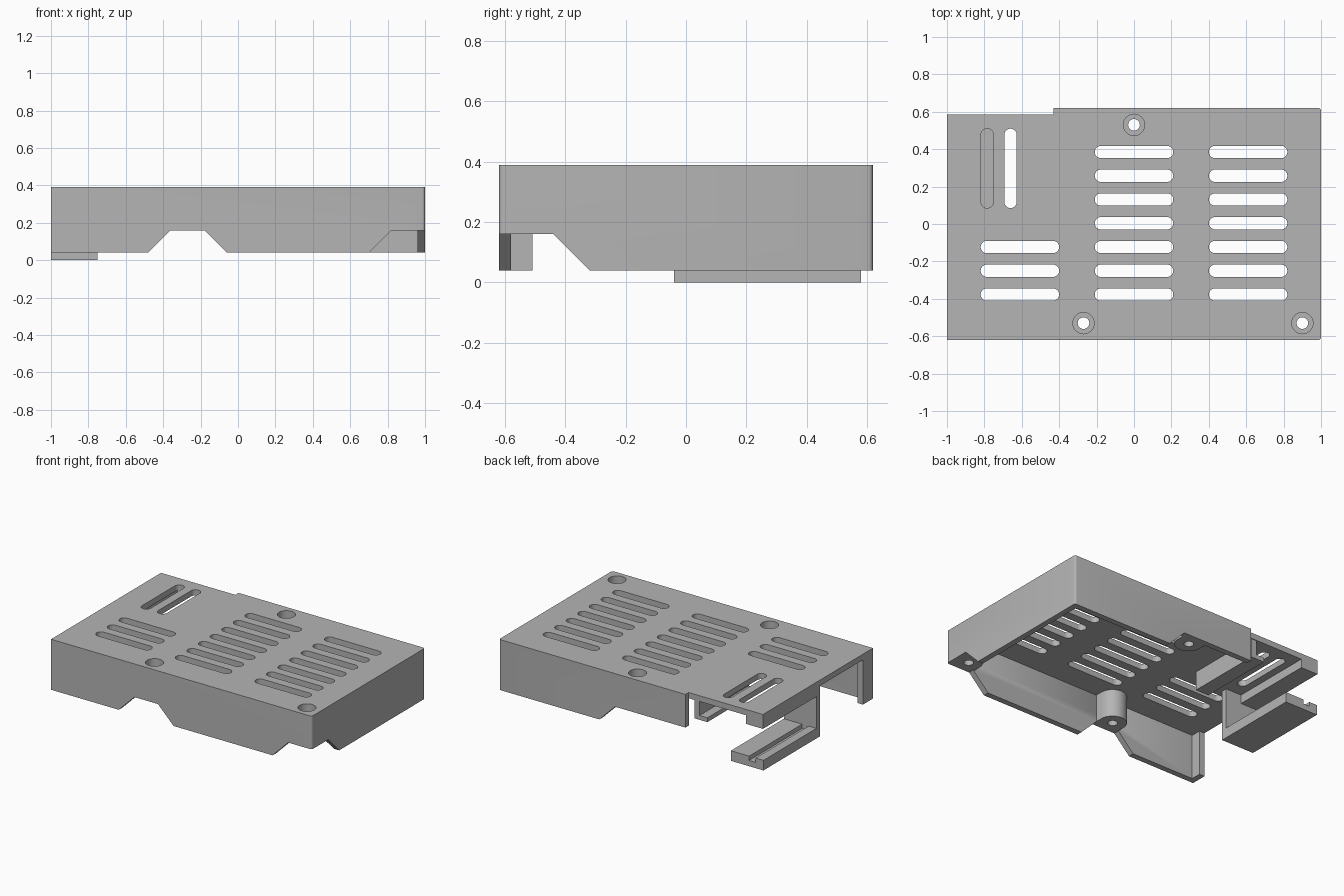
import bpy, bmesh, math

cube = bpy.data.objects.get("Cube")
if cube:
    bpy.data.objects.remove(cube, do_unlink=True)

grey = bpy.data.materials.new("plain_grey")
grey.use_nodes = True
COLOUR = (0.46, 0.46, 0.46, 1)
grey.diffuse_color = COLOUR
grey.node_tree.nodes["Principled BSDF"].inputs["Base Color"].default_value = COLOUR

ROOF, TOP, RIM, NOTCH = 0.35, 0.39, 0.04, 0.16


def prism(name, outline, lo, hi, axis="z"):
    """Extrude a 2D outline from lo to hi along an axis."""
    place = {"x": lambda a, b, t: (t, a, b),
             "y": lambda a, b, t: (a, t, b),
             "z": lambda a, b, t: (a, b, t)}[axis]
    bm = bmesh.new()
    low = [bm.verts.new(place(a, b, lo)) for a, b in outline]
    high = [bm.verts.new(place(a, b, hi)) for a, b in outline]
    bm.faces.new(low)
    bm.faces.new(high)
    n = len(outline)
    for i in range(n):
        j = (i + 1) % n
        bm.faces.new((low[i], low[j], high[j], high[i]))
    bmesh.ops.recalc_face_normals(bm, faces=bm.faces)
    mesh = bpy.data.meshes.new(name)
    bm.to_mesh(mesh)
    bm.free()
    mesh.materials.append(grey)
    obj = bpy.data.objects.new(name, mesh)
    bpy.context.collection.objects.link(obj)
    return obj


def rect(x0, x1, y0, y1):
    return [(x0, y0), (x1, y0), (x1, y1), (x0, y1)]


def arc(cx, cy, r, start, end, steps=12):
    angles = [math.radians(start + (end - start) * i / steps) for i in range(steps + 1)]
    return [(cx + r * math.cos(a), cy + r * math.sin(a)) for a in angles]


def circle(cx, cy, r):
    return arc(cx, cy, r, 0, 360, 32)[:-1]


def slot(x0, x1, y0, y1):
    """Stadium outline filling a rectangle."""
    if x1 - x0 > y1 - y0:
        r, y = (y1 - y0) / 2, (y0 + y1) / 2
        return arc(x1 - r, y, r, -90, 90) + arc(x0 + r, y, r, 90, 270)
    r, x = (x1 - x0) / 2, (x0 + x1) / 2
    return arc(x, y1 - r, r, 0, 180) + arc(x, y0 + r, r, 180, 360)


def cut(target, cutters):
    """Subtract the cutters, bake the result and remove them."""
    for c in cutters:
        mod = target.modifiers.new("cut", "BOOLEAN")
        mod.operation, mod.solver, mod.object = "DIFFERENCE", "EXACT", c
    bpy.context.view_layer.update()
    graph = bpy.context.evaluated_depsgraph_get()
    baked = bpy.data.meshes.new_from_object(target.evaluated_get(graph))
    target.modifiers.clear()
    target.data = baked
    for c in cutters:
        bpy.data.objects.remove(c, do_unlink=True)


def screw_cutters(x, y):
    return [prism("recess", circle(x, y, 0.057), 0.21, 0.5),
            prism("screw_hole", circle(x, y, 0.031), 0, 0.5)]


# Cover shell with softened outer corners
r = 0.015
outline = ([(-1, -0.62)] + arc(1 - r, -0.62 + r, r, -90, 0, 4)
           + arc(1 - r, 0.62 - r, r, 0, 90, 4)
           + [(-0.43, 0.62), (-0.43, 0.585), (-1, 0.585)])
cover = prism("cover", outline, RIM, TOP)

# Hollow interior, open at one rear corner and along one side
inside = [(-0.96, -0.58), (0.96, -0.58), (0.96, 0.58), (-0.43, 0.58),
          (-0.43, 0.7), (-1.1, 0.7), (-1.1, -0.51), (-0.96, -0.51)]
cutters = [prism("inside", inside, -0.1, ROOF)]

# Sloped notches in the lower rim
low = RIM - 0.02
cutters += [
    prism("front_notch", [(-0.5, low), (-0.04, low), (-0.18, NOTCH), (-0.36, NOTCH)],
          -0.7, -0.56, "y"),
    prism("corner_front_notch", [(0.68, low), (1.1, low), (1.1, NOTCH), (0.82, NOTCH)],
          -0.7, -0.56, "y"),
    prism("corner_side_notch", [(-0.7, low), (-0.3, low), (-0.44, NOTCH), (-0.7, NOTCH)],
          0.9, 1.1, "x"),
    prism("back_notch", [(-0.6, low), (0.25, low), (0.11, NOTCH), (-0.6, NOTCH)],
          0.56, 0.7, "y"),
]

# Ventilation slots
W = 0.033
for row in range(7):
    y = 0.385 - row * 0.127
    for x, first in ((-0.61, 4), (0, 0), (0.61, 0)):
        if row >= first:
            cutters.append(prism("vent", slot(x - 0.21, x + 0.21, y - W, y + W), 0.3, 0.5))
for x in (-0.785, -0.66):
    cutters.append(prism("vent", slot(x - W, x + W, 0.085, 0.51), 0.3, 0.5))

# Screw bosses below the roof, each flat against its wall
R = 0.09
bosses = {
    "back_boss": ((0, 0.53), arc(0, 0.53, R, 180, 360) + [(R, 0.58), (-R, 0.58)]),
    "front_boss": ((-0.27, -0.53), arc(-0.27, -0.53, R, 0, 180)
                   + [(-0.27 - R, -0.58), (-0.27 + R, -0.58)]),
    "corner_boss": ((0.9, -0.53), arc(0.9, -0.53, R, 90, 180)
                    + [(0.9 - R, -0.58), (0.96, -0.58), (0.96, -0.53 + R)]),
}
parts = [cover]
for name, (centre, shape) in bosses.items():
    boss = prism(name, shape, NOTCH, ROOF)
    cut(boss, screw_cutters(*centre))
    cutters += screw_cutters(*centre)
    parts.append(boss)
cut(cover, cutters)

# Side bay: hanging wall, lower shelf with groove, and upper guide rails
parts.append(prism("bay_wall", rect(-1, -0.75, -0.04, 0), 0, ROOF))
shelf = [(-1, 0), (-0.75, 0), (-0.75, 0.07), (-0.89, 0.07),
         (-0.89, 0.04), (-0.94, 0.04), (-0.94, 0.07), (-1, 0.07)]
parts.append(prism("shelf", shelf, 0, 0.58, "y"))
rail = [(-0.47, ROOF), (-0.47, 0.22), (-0.57, 0.22),
        (-0.57, 0.25), (-0.51, 0.25), (-0.51, ROOF)]
parts.append(prism("inner_rail", rail, 0.04, 0.58, "y"))
parts.append(prism("outer_rail", rect(-1, -0.87, 0.29, ROOF), 0, 0.585, "y"))

# Smooth the round surfaces while keeping edges sharp
bpy.ops.object.select_all(action="DESELECT")
for part in parts:
    part.select_set(True)
bpy.context.view_layer.objects.active = cover
bpy.ops.object.shade_smooth_by_angle(angle=math.radians(30))
